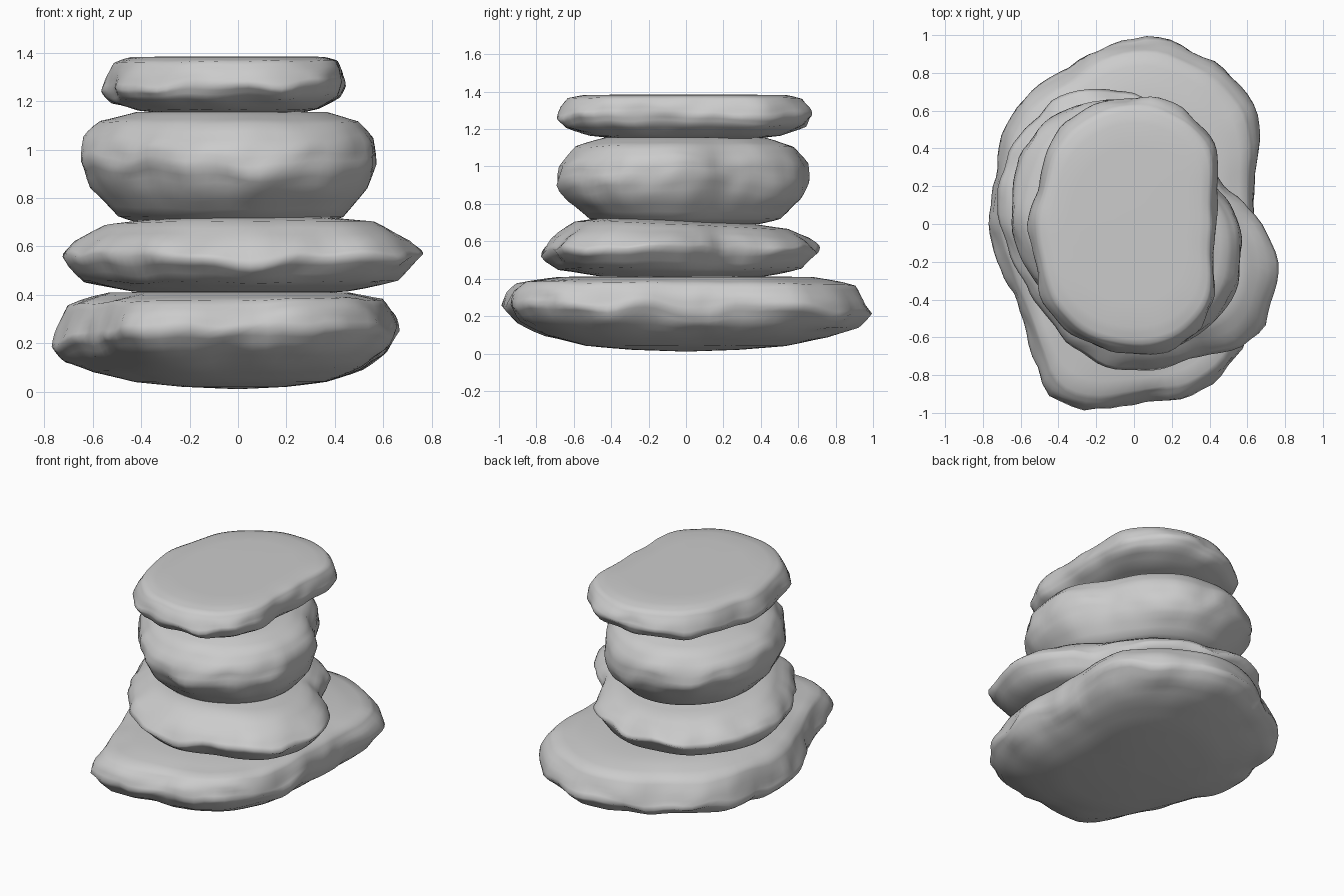
import bpy, math
from mathutils import Vector, noise

if "Cube" in bpy.data.objects:
    bpy.data.objects.remove(bpy.data.objects["Cube"])

N = 96  # points around each stone


def cubic(a, b, c, d, t):
    return b + 0.5 * t * (c - a + t * (2*a - 5*b + 4*c - d + t * (3*(b - c) + d - a)))


def around(vals, ang):
    """Smooth periodic interpolation of values spaced evenly around a turn."""
    n = len(vals)
    u = (ang / (2 * math.pi) * n) % n
    i = int(u)
    return cubic(*(vals[(i + k) % n] for k in (-1, 0, 1, 2)), u - i)


def stone(name, radii, profile, lift, seed, tilt=0.0):
    """radii: plan outline from +x anticlockwise; profile: (scale, z) bottom to top;
    lift: rim height change at right, back, left, front; tilt: slope of the top in y."""
    # subdivide the profile into rings
    rings = []
    for (s0, z0), (s1, z1) in zip(profile, profile[1:]):
        steps = 4 if min(s0, s1) < 0.01 else 3
        for k in range(steps):
            t = k / steps
            rings.append((s0 + (s1 - s0) * t, z0 + (z1 - z0) * t))
    rings.append(profile[-1])
    zlo, zhi = profile[0][1], profile[-1][1]

    verts, faces = [(0, 0, zlo)], []
    for s, z in rings[1:-1]:
        h = (z - zlo) / (zhi - zlo)
        mid = 4 * h * (1 - h)
        for j in range(N):
            a = 2 * math.pi * j / N
            # inner rings get a rounder outline than the rim
            full = around(radii, a)
            soft = sum(around(radii, a + d) for d in (-.4, -.2, 0, .2, .4)) / 5
            r = s * (soft + (full - soft) * s * s)
            p = Vector((r * math.cos(a), r * math.sin(a), z))
            q = p * 4 + Vector((seed, seed * 2, 0))
            w = s ** 4 * mid
            bump = 0.03 * noise.noise(q) + 0.035 * noise.noise(q * 2)
            f = 1 + w * bump
            verts.append((p.x * f, p.y * f, z + tilt * p.y * h
                          + w * (around(lift, a) + 0.04 * noise.noise(q * 1.3))))
    verts.append((0, 0, zhi))
    top, m = len(verts) - 1, len(rings) - 2
    for j in range(N):
        k = (j + 1) % N
        faces.append((0, 1 + k, 1 + j))
        for i in range(m - 1):
            b = 1 + i * N
            faces.append((b + j, b + k, b + N + k, b + N + j))
        b = 1 + (m - 1) * N
        faces.append((b + j, b + k, top))
    me = bpy.data.meshes.new(name)
    me.from_pydata(verts, [], faces)
    ob = bpy.data.objects.new(name, me)
    bpy.context.collection.objects.link(ob)
    for p in me.polygons:
        p.use_smooth = True
    # soften the ring creases
    sm = ob.modifiers.new("soften", 'SMOOTH')
    sm.factor, sm.iterations = 0.5, 1


# widest slab on the ground
stone("base_stone",
      [.64, .70, .89, .96, 1.0, .89, .88, .80, .765, .74, .80, 1.03, .96, .96, .85, .70],
      [(0, .01), (.3, .02), (.55, .04), (.78, .09), (.93, .15), (1, .22),
       (.97, .30), (.92, .37), (.70, .41), (0, .415)],
      [.03, -.02, -.03, .04], 1.7)
# pointed slab
stone("second_stone",
      [.68, .52, .55, .63, .69, .76, .77, .75, .72, .67, .67, .74, .78, .78, .88, .82],
      [(0, .41), (.6, .412), (.88, .45), (1, .545), (.93, .61), (.77, .685),
       (.5, .712), (0, .72)],
      [.02, .03, .02, -.02], 5.2, -.05)
# thick block
stone("third_stone",
      [.56, .48, .49, .57, .65, .70, .71, .68, .65, .61, .61, .66, .68, .68, .67, .61],
      [(0, .69), (.6, .692), (.76, .72), (.93, .83), (1, .93), (.98, 1.02),
       (.87, 1.11), (.65, 1.155), (0, 1.16)],
      [.02, -.02, .03, -.02], 9.4)
# flat cap
stone("top_stone",
      [.44, .47, .61, .66, .68, .66, .62, .55, .56, .565, .64, .68, .69, .68, .60, .46],
      [(0, 1.135), (.5, 1.145), (.75, 1.165), (.95, 1.21), (1, 1.26), (.97, 1.32),
       (.92, 1.365), (.8, 1.383), (0, 1.385)],
      [.03, -.01, -.03, 0], 1.7)
